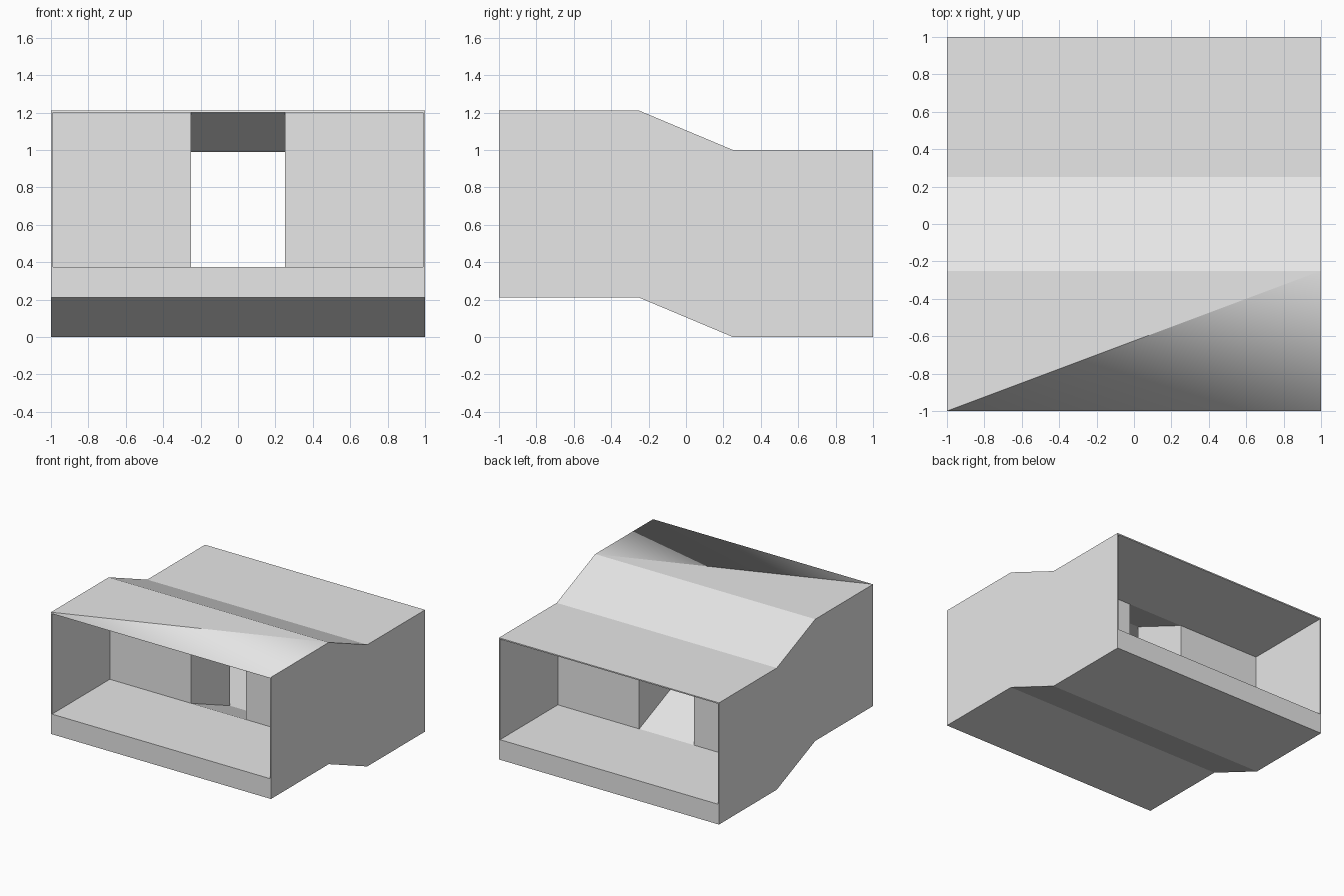
import bpy
import bmesh

cube = bpy.data.objects.get("Cube")
if cube:
    bpy.data.objects.remove(cube, do_unlink=True)

STEP = 0.21      # height difference between the two rooms
WALL = 0.01      # shell thickness
FLOOR = 0.165    # floor thickness
BEND = 0.25      # half depth of the sloping passage

bm = bmesh.new()


def ring(y, half, low, high):
    """Rectangular loop at depth y: bottom pair, then top pair."""
    lift = STEP if y < 0 else 0
    return [bm.verts.new((x, y, z + lift)) for x, z in
            ((-half, low), (half, low), (half, high), (-half, high))]


def bridge(a, b, sides=(0, 1, 2, 3)):
    return [bm.faces.new((a[i], a[(i + 1) % 4], b[(i + 1) % 4], b[i]))
            for i in sides]


# Outer skin: floor, left, roof and right strips
outer = [ring(y, 1, 0, 1) for y in (-1, -BEND, BEND, 1)]
skin = [bridge(a, b) for a, b in zip(outer, outer[1:])]

# Inner skin: front room, narrow passage, back room
path = [(-1, 1 - WALL), (-BEND, 1 - WALL), (-BEND, BEND),
        (BEND, BEND), (BEND, 1 - WALL), (1, 1 - WALL)]
inner = [ring(y, half, FLOOR, 1 - WALL) for y, half in path]
for i, (a, b) in enumerate(zip(inner, inner[1:])):
    flat_wall = path[i][0] == path[i + 1][0]
    bridge(a, b, (1, 3) if flat_wall else (0, 1, 2, 3))

# Rims around the two openings
front_rim = bridge(outer[0], inner[0])
bridge(outer[-1], inner[-1])
bmesh.ops.recalc_face_normals(bm, faces=bm.faces)

# Front roof is split diagonally; one half blends softly into the front rim
roof = skin[0][2]
bmesh.utils.face_split(roof, outer[0][3], outer[1][2])
for f in bm.faces:
    f.smooth = f in front_rim or (len(f.verts) == 3 and outer[0][2] in f.verts)

mesh = bpy.data.meshes.new("stepped_tunnel_shell")
bm.to_mesh(mesh)
bm.free()
shell = bpy.data.objects.new("stepped_tunnel_shell", mesh)
bpy.context.collection.objects.link(shell)

# Plain grey surface
grey = bpy.data.materials.new("plain_grey")
grey.use_nodes = True
color = (0.8, 0.8, 0.8, 1)
grey.diffuse_color = color
grey.node_tree.nodes["Principled BSDF"].inputs["Base Color"].default_value = color
mesh.materials.append(grey)
